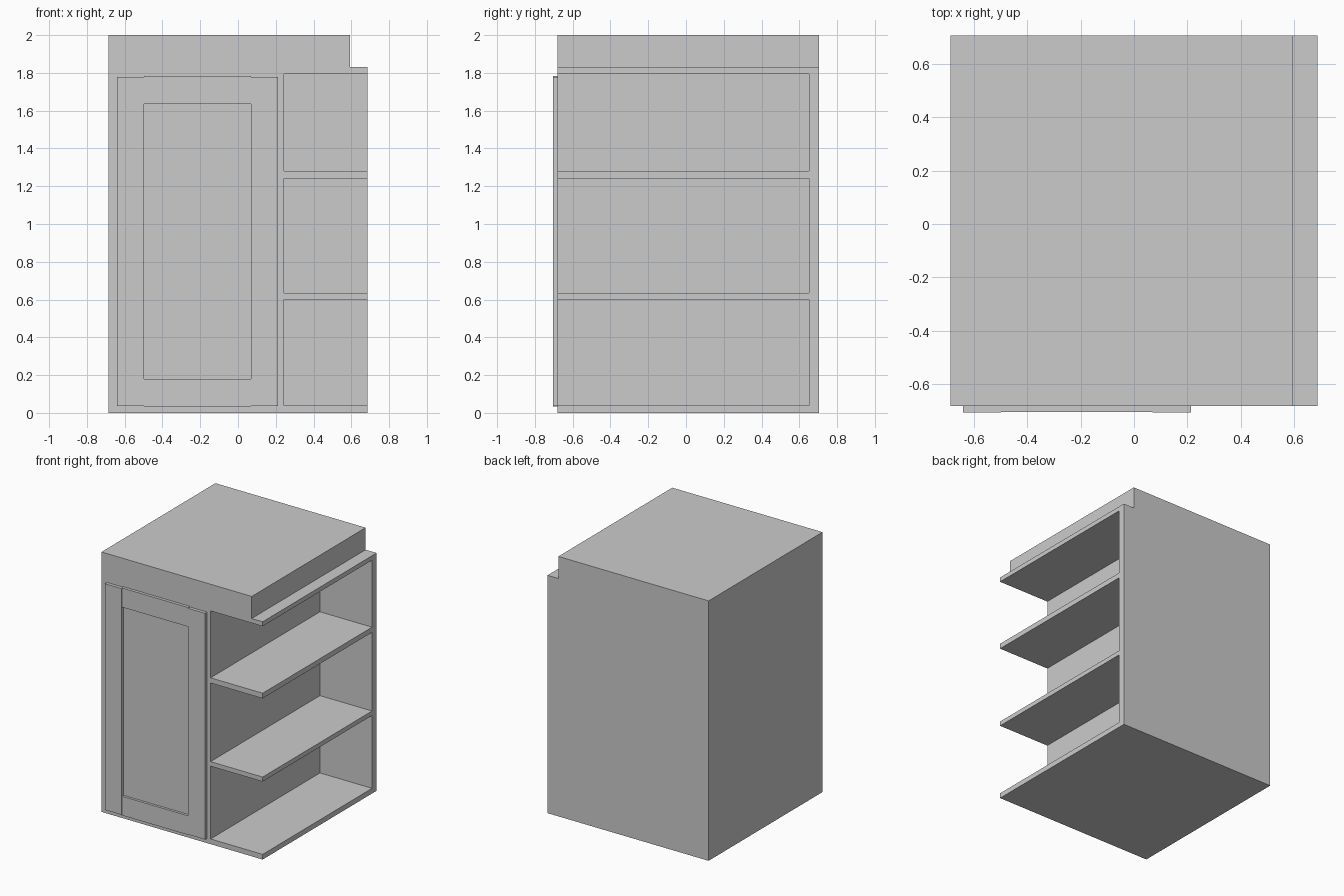
import bpy, bmesh

if "Cube" in bpy.data.objects:
    bpy.data.objects.remove(bpy.data.objects["Cube"])

FRONT, BACK = -0.68, 0.705


def add_mesh(name, bm):
    bmesh.ops.recalc_face_normals(bm, faces=bm.faces)
    mesh = bpy.data.meshes.new(name)
    bm.to_mesh(mesh)
    bm.free()
    obj = bpy.data.objects.new(name, mesh)
    bpy.context.collection.objects.link(obj)
    return obj


def extrude_profile(name, points, y0, y1):
    """Extrude an x/z outline along y."""
    bm = bmesh.new()
    face = bm.faces.new([bm.verts.new((x, y0, z)) for x, z in points])
    result = bmesh.ops.extrude_face_region(bm, geom=[face])
    verts = [v for v in result["geom"] if isinstance(v, bmesh.types.BMVert)]
    bmesh.ops.translate(bm, verts=verts, vec=(0, y1 - y0, 0))
    return add_mesh(name, bm)


def box(name, x0, x1, y0, y1, z0, z1):
    return extrude_profile(name, [(x0, z0), (x1, z0), (x1, z1), (x0, z1)], y0, y1)


# Cabinet body with the stepped worktop
cabinet = extrude_profile("cabinet_body", [
    (-0.686, 0), (0.686, 0), (0.686, 1.83), (0.593, 1.83), (0.593, 2), (-0.686, 2)],
    FRONT, BACK)

# Three shelf openings, open to the front and the right side
for i, (z0, z1) in enumerate([(0.04, 0.6), (0.635, 1.24), (1.28, 1.795)]):
    cutter = box(f"shelf_cutter_{i + 1}", 0.243, 0.9, -0.9, 0.65, z0, z1)
    cutter.hide_render = True
    mod = cabinet.modifiers.new("shelf_opening", "BOOLEAN")
    mod.operation = "DIFFERENCE"
    mod.solver = "EXACT"
    mod.object = cutter
    bpy.context.view_layer.objects.active = cabinet
    bpy.ops.object.modifier_apply(modifier=mod.name)
    bpy.data.objects.remove(cutter)

# Framed door: two upright stiles, two rails, recessed panel
for side, x0, x1 in [("left", -0.64, -0.497), ("right", 0.069, 0.213)]:
    box(f"door_stile_{side}", x0, x1, -0.705, FRONT, 0.037, 1.778)
for side, z0, z1 in [("bottom", 0.033, 0.18), ("top", 1.635, 1.783)]:
    box(f"door_rail_{side}", -0.497, 0.069, -0.703, FRONT, z0, z1)
box("door_panel", -0.497, 0.069, -0.684, FRONT, 0.18, 1.635)
